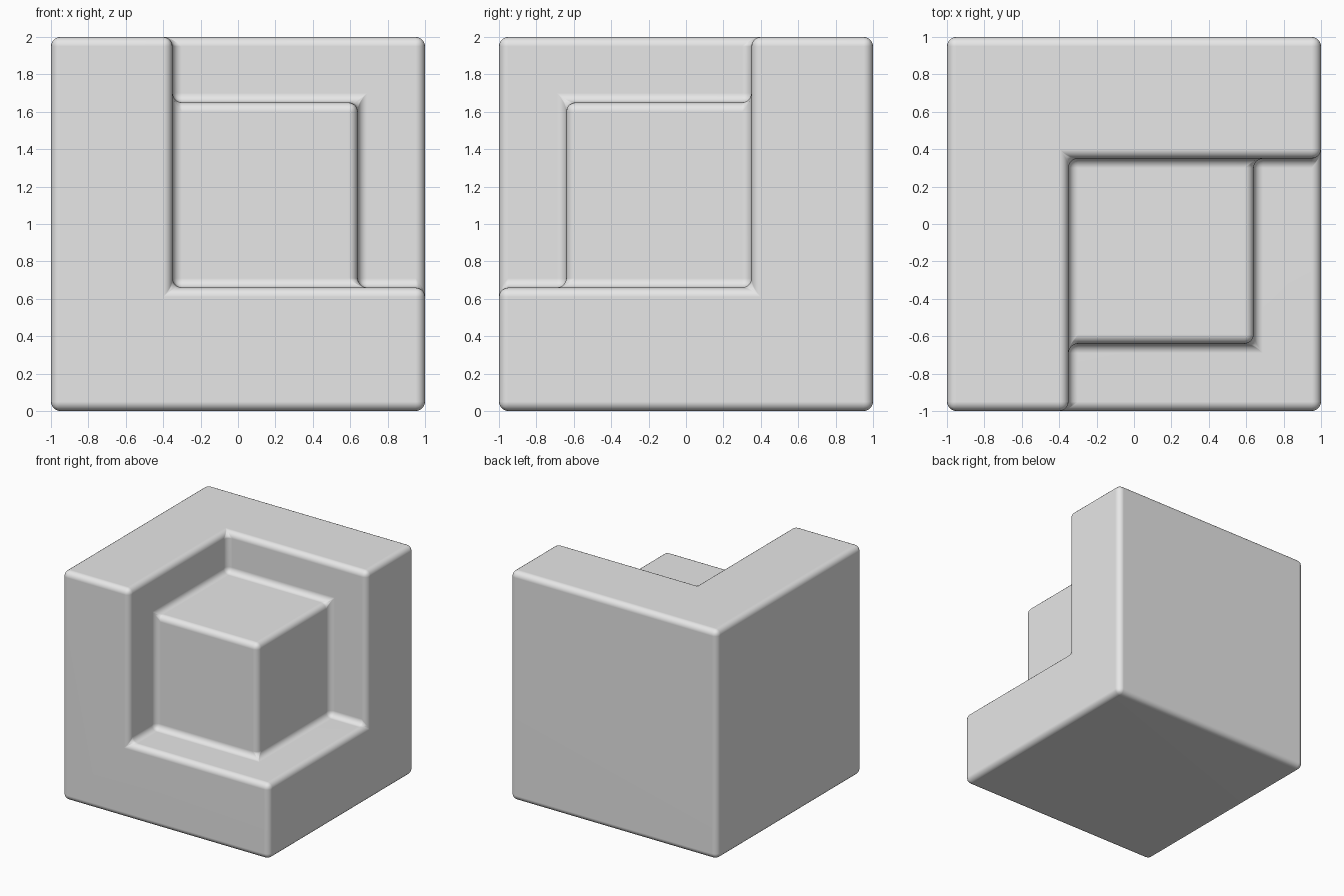
import bpy
import bmesh
from itertools import product
from mathutils import Vector

default = bpy.data.objects.get("Cube")
if default:
    bpy.data.objects.remove(default, do_unlink=True)

# Plain grey material
grey = bpy.data.materials.new("light grey")
grey.use_nodes = True
colour = (0.8, 0.8, 0.8, 1)
grey.diffuse_color = colour
grey.node_tree.nodes["Principled BSDF"].inputs["Base Color"].default_value = colour

# Slab boundaries on each axis; the notch opens toward +x, -y and +z
cuts = ((-1, -0.35, 0.64, 1), (1, 0.35, -0.64, -1), (0, 0.66, 1.65, 2))


def solid(cell):
    """Outer shell (first slab) or small inner cube (second slab on all axes)."""
    if min(cell) < 0 or max(cell) > 2:
        return False
    return min(cell) == 0 or max(cell) == 1


# Skin the solid cells
bm = bmesh.new()
for cell in product(range(3), repeat=3):
    if not solid(cell):
        continue
    for axis, side in product(range(3), (0, 1)):
        neighbour = list(cell)
        neighbour[axis] += 2 * side - 1
        if solid(neighbour):
            continue
        u, v = (axis + 1) % 3, (axis + 2) % 3
        corners = []
        for du, dv in ((0, 0), (1, 0), (1, 1), (0, 1)):
            index = list(cell)
            index[axis] += side
            index[u] += du
            index[v] += dv
            corners.append(bm.verts.new(Vector(cuts[k][index[k]] for k in range(3))))
        bm.faces.new(corners)
bmesh.ops.remove_doubles(bm, verts=bm.verts, dist=0.001)
bmesh.ops.recalc_face_normals(bm, faces=bm.faces)
bmesh.ops.dissolve_limit(bm, angle_limit=0.02, verts=bm.verts, edges=bm.edges)

mesh = bpy.data.meshes.new("notched_cube")
bm.to_mesh(mesh)
bm.free()
mesh.materials.append(grey)
mesh.shade_smooth()
body = bpy.data.objects.new("notched_cube", mesh)
bpy.context.collection.objects.link(body)

# Soft rounded edges, inside and outside, with flat-shaded broad faces
bevel = body.modifiers.new("rounded_edges", "BEVEL")
bevel.width = 0.05
bevel.segments = 5
bevel.limit_method = "ANGLE"
normals = body.modifiers.new("flat_face_normals", "WEIGHTED_NORMAL")
normals.keep_sharp = True
